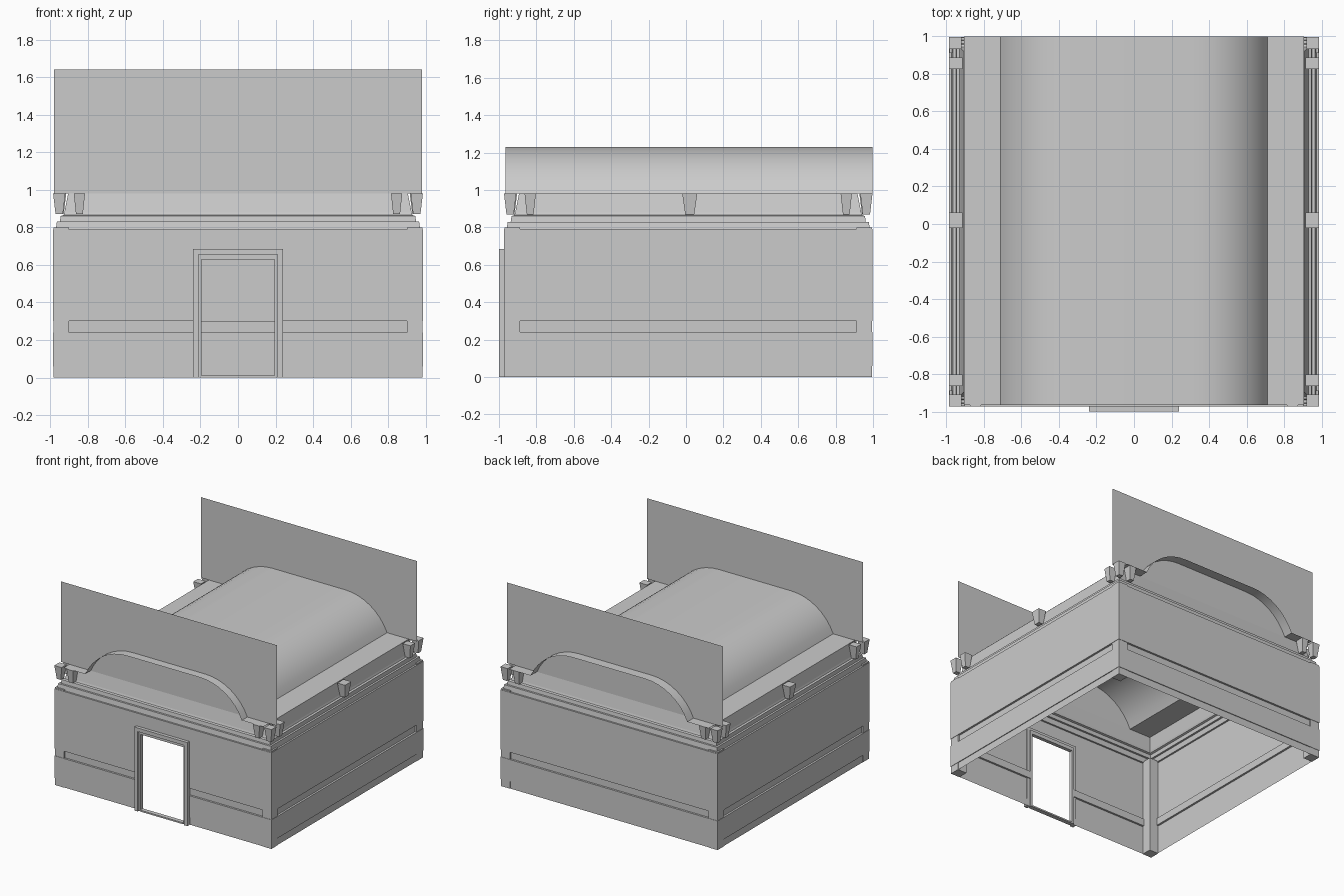
import bpy, bmesh, math
from mathutils import Vector

cube = bpy.data.objects.get("Cube")
if cube:
    bpy.data.objects.remove(cube, do_unlink=True)

plaster = bpy.data.materials.new("grey_plaster")
plaster.use_nodes = True
GREY = (0.6, 0.6, 0.6, 1)
plaster.diffuse_color = GREY
plaster.node_tree.nodes["Principled BSDF"].inputs["Base Color"].default_value = GREY

H = 0.985          # half width of the room
CY = 0.012         # room centre along y
CEIL = 0.98        # ceiling edge height


def finish(name, bm, smooth=False):
    bmesh.ops.remove_doubles(bm, verts=bm.verts, dist=0.0002)
    mesh = bpy.data.meshes.new(name)
    bm.to_mesh(mesh)
    bm.free()
    mesh.materials.append(plaster)
    obj = bpy.data.objects.new(name, mesh)
    bpy.context.collection.objects.link(obj)
    if smooth:
        bpy.ops.object.select_all(action='DESELECT')
        obj.select_set(True)
        bpy.context.view_layer.objects.active = obj
        bpy.ops.object.shade_smooth_by_angle(angle=math.radians(25))
    return obj


def quad(bm, pts):
    bm.faces.new([bm.verts.new(p) for p in pts])


def box(bm, lo, hi, pinch=(0, 0)):
    """Box between two corners; pinch shrinks the bottom towards its centre."""
    verts = bmesh.ops.create_cube(bm, size=1)["verts"]
    lo, hi = Vector(lo), Vector(hi)
    mid, size = (lo + hi) / 2, hi - lo
    for v in verts:
        k = (1 - pinch[0], 1 - pinch[1]) if v.co.z < 0 else (1, 1)
        v.co = mid + Vector((v.co.x * size.x * k[0], v.co.y * size.y * k[1], v.co.z * size.z))


# Walls: one moulded profile (inset, height) carried around the square room
profile = [(0.006, 0), (0.006, 0.06), (0, 0.06), (0, 0.24), (0.016, 0.24),
           (0.016, 0.3), (0, 0.3), (0, 0.64), (0, 0.79), (0.014, 0.79),
           (0.02, 0.83), (0.036, 0.83), (0.04, 0.86), (0.055, 0.865),
           (0.06, 0.88), (0.08, CEIL)]
DOOR = 0.2
sides = {"front": 0, "left": 1, "back": 2, "right": 3}
for side, turns in sides.items():
    bm = bmesh.new()

    def place(t, inset, z):
        x, y = t, -(H - inset)
        for _ in range(turns):
            x, y = -y, x
        return (x, y + CY, z)

    for (i0, z0), (i1, z1) in zip(profile, profile[1:]):
        stations = [(-(H - i0), -(H - i1)), (-DOOR, -DOOR), (DOOR, DOOR), (H - i0, H - i1)]
        if side != "front":
            stations = [stations[0], stations[-1]]
        for k, (a, b) in enumerate(zip(stations, stations[1:])):
            if side == "front" and k == 1 and z1 <= 0.64:
                continue
            quad(bm, [place(a[0], i0, z0), place(b[0], i0, z0),
                      place(b[1], i1, z1), place(a[1], i1, z1)])
    finish(side + "_wall", bm)

# Vaulted ceiling: flat crown, curved haunches and flat side strips
RUN, RISE, CROWN = 0.38, 0.25, 0.33
radius = (RUN ** 2 + RISE ** 2) / (2 * RISE)
sweep = math.asin(RUN / radius)
half = [(CROWN + radius * math.sin(sweep * i / 8),
         CEIL + RISE - radius * (1 - math.cos(sweep * i / 8))) for i in range(9)]
half.append((0.906, CEIL))
arch = [(-x, z) for x, z in reversed(half)] + half
bm = bmesh.new()
for (x0, z0), (x1, z1) in zip(arch, arch[1:]):
    quad(bm, [(x0, -0.965, z0), (x1, -0.965, z1), (x1, 0.998, z1), (x0, 0.998, z0)])
finish("vaulted_ceiling", bm, smooth=True)

# Tall end panels that close the vault
for name, s in (("front_end_panel", -1), ("back_end_panel", 1)):
    bm = bmesh.new()
    y = CY + s * 0.905
    quad(bm, [(-0.98, y, CEIL), (0.98, y, CEIL), (0.98, y, 1.64), (-0.98, y, 1.64)])
    finish(name, bm)

# Corner pilasters and cornice brackets
pilasters, brackets = bmesh.new(), bmesh.new()
for sx in (-1, 1):
    for sy in (-1, 1):
        def corner(bm, x0, x1, y0, y1, z0, z1, pinch=(0, 0)):
            xs, ys = sorted((sx * x0, sx * x1)), sorted((CY + sy * y0, CY + sy * y1))
            box(bm, (xs[0], ys[0], z0), (xs[1], ys[1], z1), pinch)

        corner(pilasters, 0.9, 0.982, 0.9, 0.982, 0, 0.8)
        corner(brackets, 0.92, H, 0.92, H, 0.87, CEIL, (0.4, 0.4))
        corner(brackets, 0.915, H, 0.815, 0.875, 0.87, CEIL, (0.4, 0.4))
        corner(brackets, 0.815, 0.875, 0.915, H, 0.87, CEIL, (0.4, 0.4))
    xs = sorted((sx * 0.915, sx * H))
    box(brackets, (xs[0], -0.02, 0.87), (xs[1], 0.06, CEIL), (0.4, 0.4))
finish("corner_pilasters", pilasters)
finish("cornice_brackets", brackets)

# Door casing: stepped jambs, lintel and threshold
bm = bmesh.new()
for outer, inner, top, low, y0, y1 in ((0.24, 0.21, 0.685, 0.655, -1.0, -0.965),
                                       (0.212, 0.195, 0.66, 0.63, -0.985, -0.955)):
    for s in (-1, 1):
        xs = sorted((s * inner, s * outer))
        box(bm, (xs[0], y0, 0), (xs[1], y1, top))
    box(bm, (-inner, y0, low), (inner, y1, top))
box(bm, (-0.195, -0.99, 0), (0.195, -0.955, 0.012))
finish("door_casing", bm)
